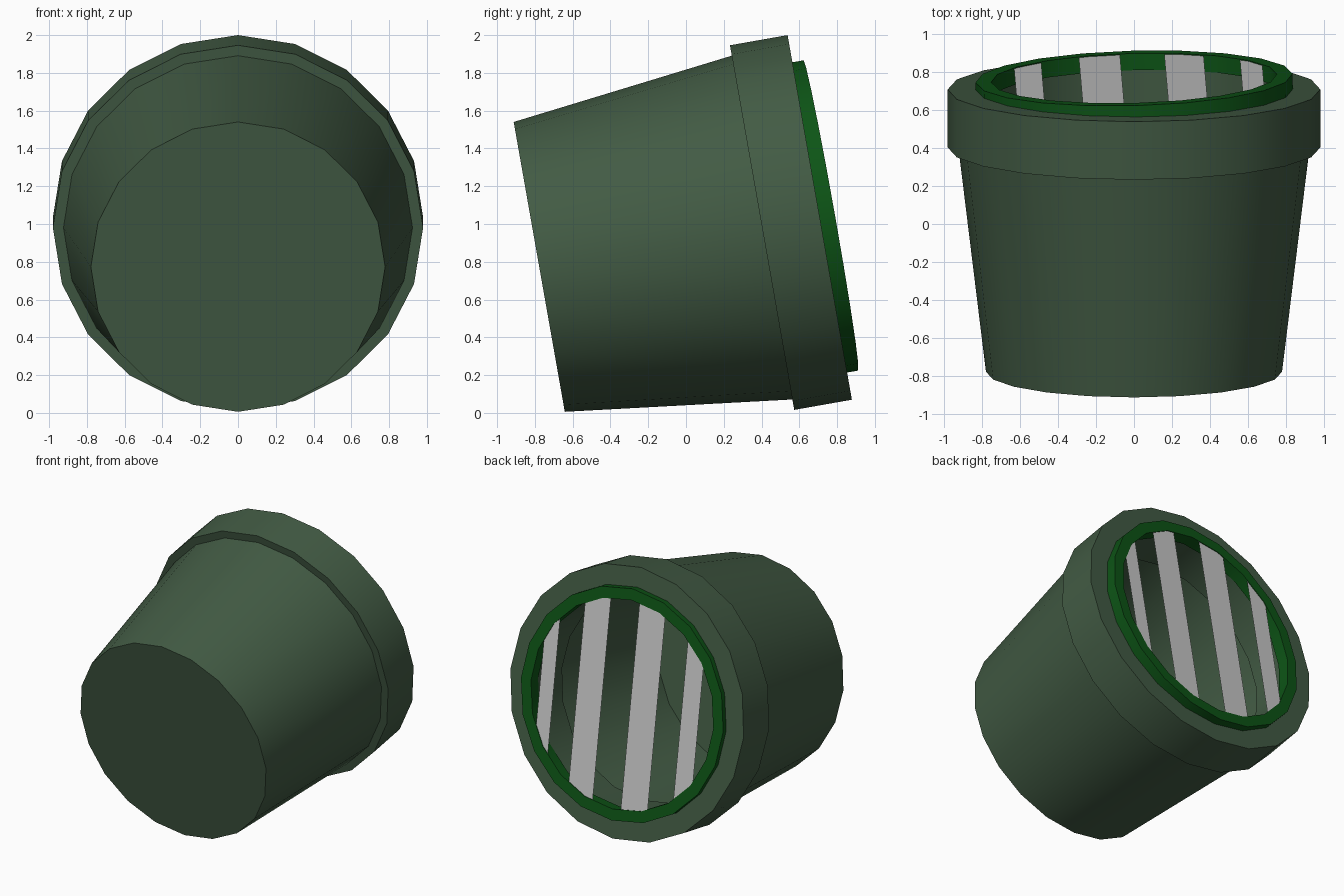
import bpy, bmesh, math
from mathutils import Matrix, Vector

if "Cube" in bpy.data.objects:
    bpy.data.objects.remove(bpy.data.objects["Cube"])

SIDES = 20
TILT = Matrix.Rotation(math.radians(-80), 4, 'X')
AXIS = TILT @ Vector((0, 0, 1))
BASE = Vector((0, -0.777, 0.773))


def material(name, color):
    m = bpy.data.materials.new(name)
    m.diffuse_color = (*color, 1)
    m.use_nodes = True
    m.node_tree.nodes["Principled BSDF"].inputs["Base Color"].default_value = m.diffuse_color
    return m


def make(name, bm, matrix, mat=None):
    me = bpy.data.meshes.new(name)
    bm.to_mesh(me)
    bm.free()
    ob = bpy.data.objects.new(name, me)
    bpy.context.collection.objects.link(ob)
    ob.matrix_world = matrix
    if mat:
        me.materials.append(mat)
    return ob


def lathe(name, profile, matrix, mat, closed=False):
    bm = bmesh.new()
    rings = []
    for r, z in profile:
        rings.append([bm.verts.new((r * math.cos(2 * math.pi * i / SIDES),
                                    r * math.sin(2 * math.pi * i / SIDES), z))
                      for i in range(SIDES)])
    pairs = list(zip(rings, rings[1:]))
    if closed:
        pairs.append((rings[-1], rings[0]))
    for a, b in pairs:
        for i in range(SIDES):
            j = (i + 1) % SIDES
            bm.faces.new((a[i], a[j], b[j], b[i]))
    if not closed:
        bm.faces.new(rings[0][::-1])
        bm.faces.new(rings[-1])
    bmesh.ops.recalc_face_normals(bm, faces=bm.faces)
    ob = make(name, bm, matrix, mat)
    bpy.ops.object.select_all(action='DESELECT')
    ob.select_set(True)
    bpy.context.view_layer.objects.active = ob
    bpy.ops.object.shade_smooth_by_angle(angle=math.radians(30))
    return ob


pot_mat = material("pot_green", (0.055, 0.105, 0.058))
ring_mat = material("ring_green", (0.004, 0.09, 0.008))

# Tapered hollow pot with a thick lip
lathe("pot", [(0.779, 0), (0.924, 1.198), (0.98, 1.198), (0.98, 1.508),
              (0.76, 1.508), (0.76, 1.198), (0.91, 1.198), (0.77, 0.012)],
      Matrix.Translation(BASE) @ TILT, pot_mat)

# Bright ring on the opening, turned slightly off the pot's axis
ring_matrix = (Matrix.Translation(BASE + AXIS * 1.568)
               @ Matrix.Rotation(math.radians(1.5), 4, 'Z') @ TILT
               @ Matrix.Rotation(math.radians(0.6), 4, 'Z'))
lathe("grille_ring", [(0.834, 0), (0.752, 0), (0.752, -0.09), (0.834, -0.09)],
      ring_matrix, ring_mat, closed=True)

# Flat grille bars
bm = bmesh.new()
for x0, x1 in [(-0.625, -0.48), (-0.28, -0.063), (0.17, 0.376), (0.565, 0.68)]:
    h0, h1 = (math.sqrt(0.76 ** 2 - x * x) for x in (x0, x1))
    bm.faces.new([bm.verts.new((x, y, -0.005))
                  for x, y in ((x0, -h0), (x1, -h1), (x1, h1), (x0, h0))])
make("grille_bars", bm, ring_matrix)
